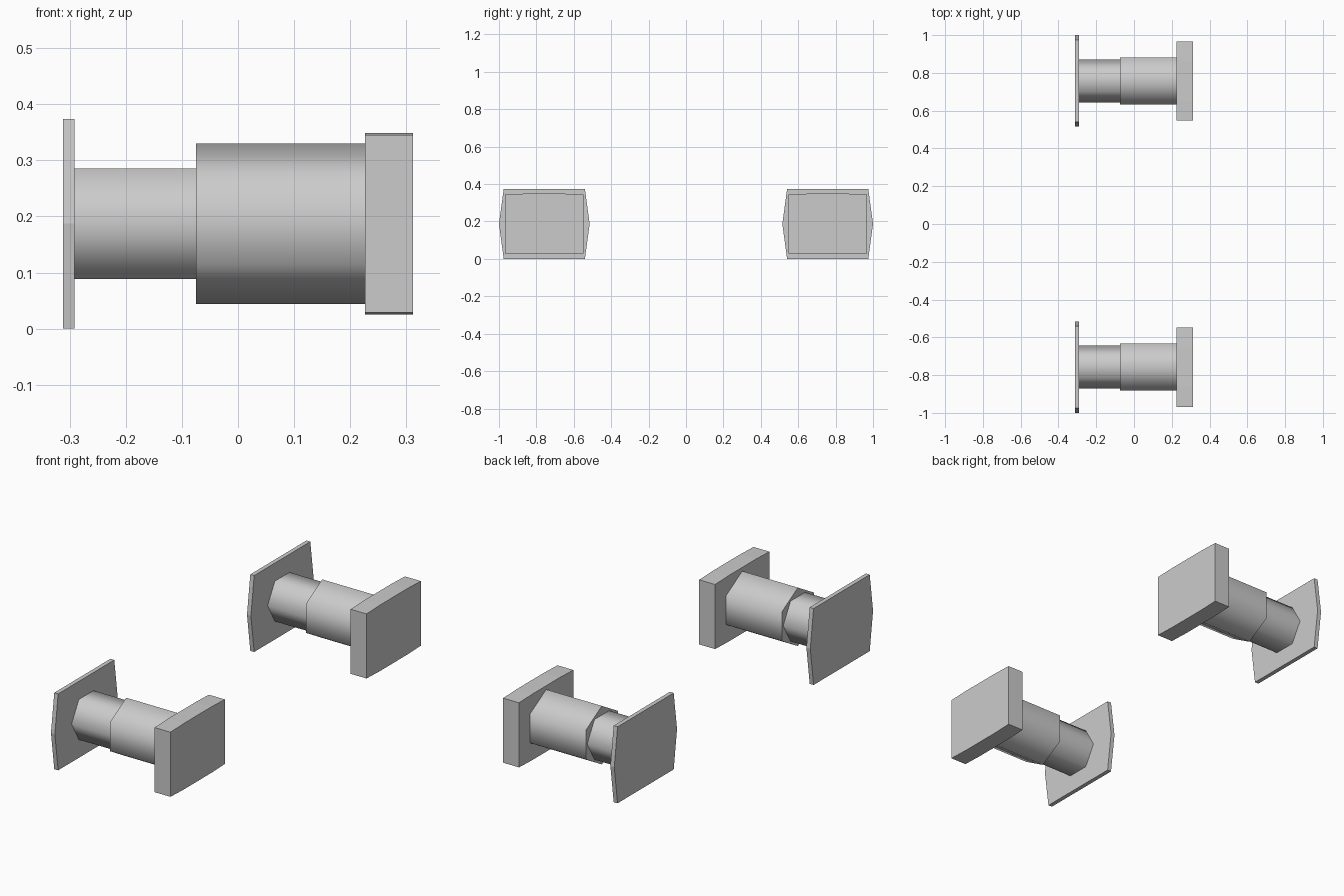
import bpy, bmesh
from math import cos, sin, pi, radians

if "Cube" in bpy.data.objects:
    bpy.data.objects.remove(bpy.data.objects["Cube"])

CENTER_Z = 0.187
CENTER_Y = 0.7575


def prism(name, profile, x0, x1, yc, smooth=False):
    """Extrude a (y, z) profile, centred on the buffer axis, along x."""
    bm = bmesh.new()
    rings = [[bm.verts.new((x, yc + y, CENTER_Z + z)) for y, z in profile]
             for x in (x0, x1)]
    caps = [bm.faces.new(r) for r in rings]
    n = len(profile)
    for i in range(n):
        j = (i + 1) % n
        side = bm.faces.new((rings[0][i], rings[0][j], rings[1][j], rings[1][i]))
        side.smooth = smooth
    # keep the rims of round parts crisp
    for cap in caps:
        for e in cap.edges:
            e.smooth = False
    bmesh.ops.recalc_face_normals(bm, faces=bm.faces)
    mesh = bpy.data.meshes.new(name)
    bm.to_mesh(mesh)
    bm.free()
    obj = bpy.data.objects.new(name, mesh)
    bpy.context.collection.objects.link(obj)
    return obj


def hexagon(radius, start):
    return [(radius * cos(radians(start) + i * pi / 3),
             radius * sin(radians(start) + i * pi / 3)) for i in range(6)]


# Plate with pointed sides, and block with slightly crowned top and bottom
plate = [(-0.2425, 0), (-0.217, -0.187), (0.217, -0.187),
         (0.2425, 0), (0.217, 0.187), (-0.217, 0.187)]
block = [(-0.21, -0.158), (-0.105, -0.1615), (0.105, -0.1615), (0.21, -0.158),
         (0.21, 0.158), (0.105, 0.1615), (-0.105, 0.1615), (-0.21, 0.158)]

for side, yc in (("left", CENTER_Y), ("right", -CENTER_Y)):
    prism(f"buffer_plate_{side}", plate, -0.312, -0.291, yc)
    prism(f"plunger_{side}", hexagon(0.1135, 0), -0.291, -0.075, yc, True)
    prism(f"sleeve_{side}", hexagon(0.143, 30), -0.075, 0.226, yc, True)
    prism(f"mounting_block_{side}", block, 0.226, 0.312, yc)
